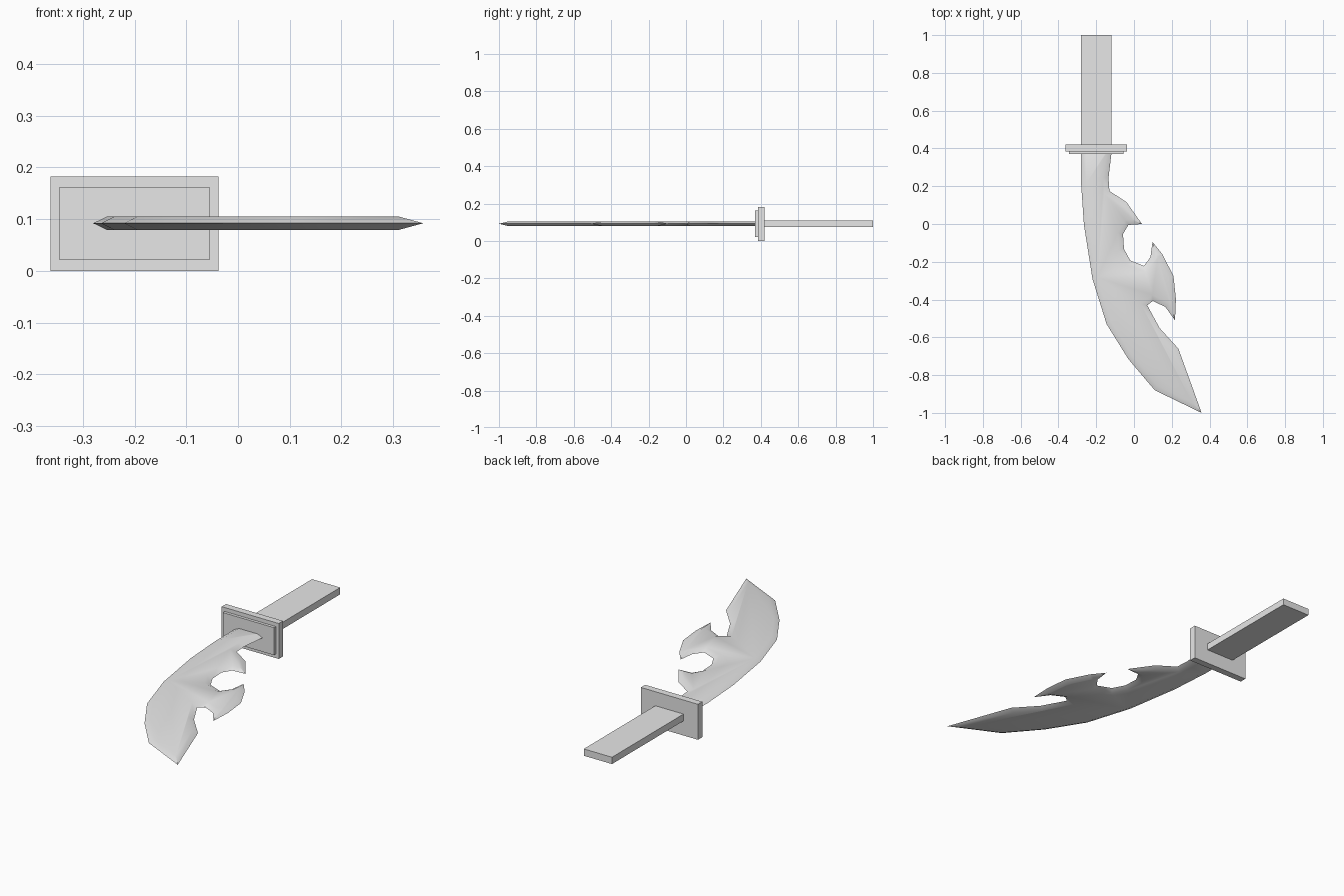
import bpy
import bmesh
from mathutils import Vector

if "Cube" in bpy.data.objects:
    bpy.data.objects.remove(bpy.data.objects["Cube"], do_unlink=True)

# Single plain grey
grey = bpy.data.materials.new("plain_grey")
grey.use_nodes = True
colour = (0.8, 0.8, 0.8, 1)
grey.diffuse_color = colour
grey.node_tree.nodes["Principled BSDF"].inputs["Base Color"].default_value = colour


def add_object(name, bm):
    bmesh.ops.recalc_face_normals(bm, faces=bm.faces)
    mesh = bpy.data.meshes.new(name)
    bm.to_mesh(mesh)
    bm.free()
    mesh.materials.append(grey)
    obj = bpy.data.objects.new(name, mesh)
    bpy.context.collection.objects.link(obj)
    return obj


def box(name, low, high):
    low, high = Vector(low), Vector(high)
    bm = bmesh.new()
    bmesh.ops.create_cube(bm, size=1)
    bmesh.ops.scale(bm, vec=high - low, verts=bm.verts)
    bmesh.ops.translate(bm, vec=(low + high) / 2, verts=bm.verts)
    return add_object(name, bm)


def inset(points, width):
    """Move each corner of an anticlockwise outline inward, limiting sharp mitres."""
    result = []
    for i, p in enumerate(points):
        a = (p - points[i - 1]).normalized()
        b = (points[(i + 1) % len(points)] - p).normalized()
        na, nb = Vector((-a.y, a.x)), Vector((-b.y, b.x))
        mid = (na + nb).normalized()
        result.append(p + mid * width / max(mid.dot(na), 0.38))
    return result


# Grip and two-step guard
box("handle", (-0.28, 0.41, 0.075), (-0.12, 1.0, 0.11))
box("guard", (-0.362, 0.385, 0), (-0.038, 0.42, 0.182))
box("guard_front_plate", (-0.345, 0.37, 0.021), (-0.055, 0.39, 0.162))

# Blade outline: spine from guard to tip, then the hooked edge back to the guard
spine = [(-.28, .41), (-.28, .215), (-.265, -.005), (-.22, -.29), (-.145, -.53),
         (-.03, -.715), (.11, -.88), (.358, -1)]
lower_hook = [(.235, -.66), (.135, -.55), (.07, -.43), (.1, -.407), (.167, -.44),
              (.217, -.51), (.222, -.397), (.209, -.275), (.15, -.16), (.098, -.095)]
upper_hook = [(.087, -.175), (.053, -.222), (-.02, -.193), (-.053, -.132),
              (-.058, -.053), (-.03, -.005), (.042, 0), (-.04, .116)]
root = [(-.13, .175), (-.135, .243), (-.12, .37), (-.12, .41)]
outline = [Vector(p) for p in spine + lower_hook + upper_hook + root]
flat = inset(outline, 0.027)

# Bevelled blade: thin cutting rim between two raised flats
bm = bmesh.new()
rim = [bm.verts.new((p.x, p.y, 0.092)) for p in outline]
for z in (0.105, 0.079):
    ring = [bm.verts.new((p.x, p.y, z)) for p in flat]
    bm.faces.new(ring)
    for i in range(len(rim)):
        bm.faces.new((rim[i - 1], rim[i], ring[i], ring[i - 1]))
blade = add_object("blade", bm)

bpy.ops.object.select_all(action="DESELECT")
blade.select_set(True)
bpy.context.view_layer.objects.active = blade
bpy.ops.object.shade_smooth_by_angle(angle=0.6)
